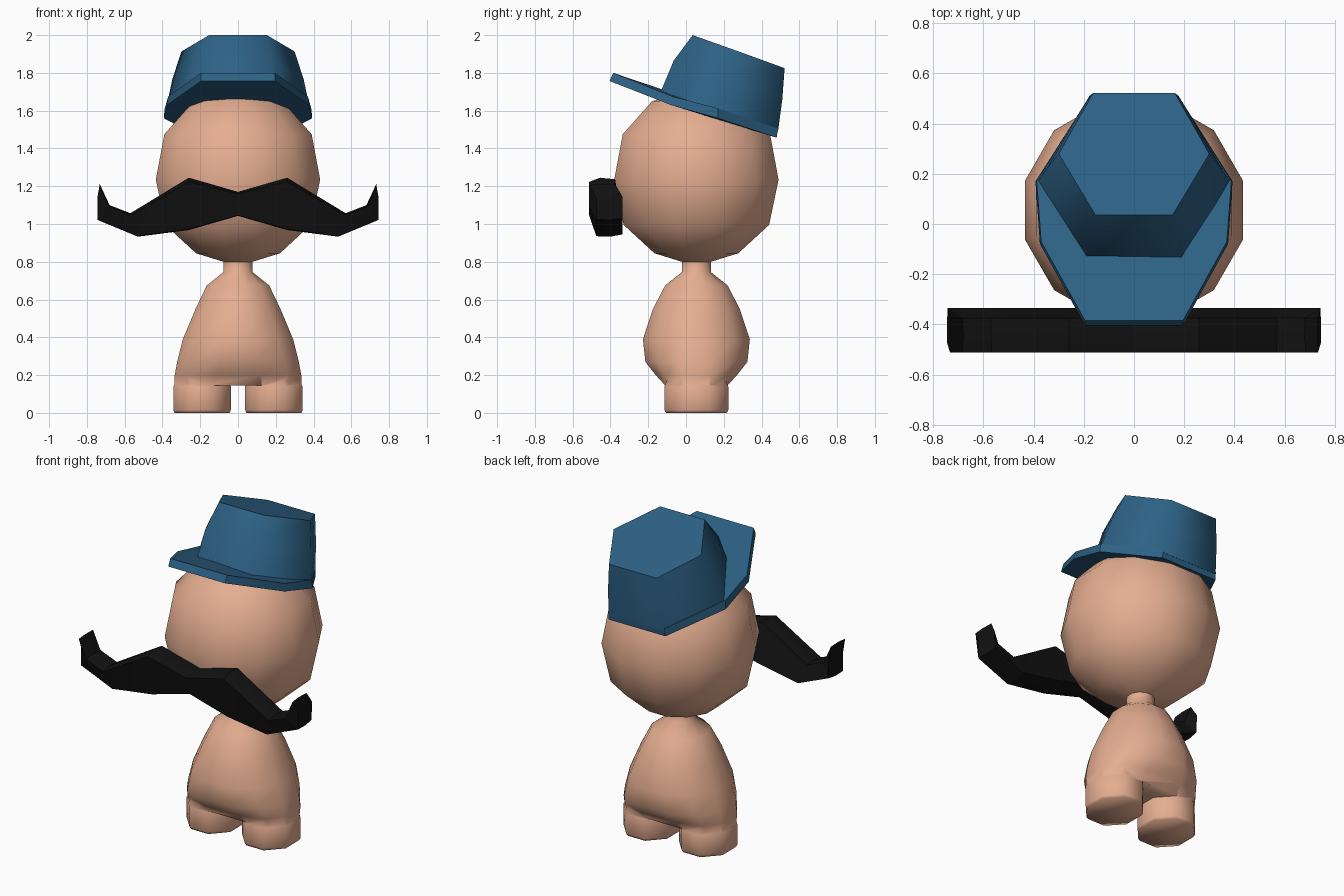
import bpy, bmesh
from math import cos, sin, pi, radians, copysign

if "Cube" in bpy.data.objects:
    bpy.data.objects.remove(bpy.data.objects["Cube"])

CY = 0.055  # body axis in y


def material(name, rgb):
    m = bpy.data.materials.new(name)
    m.diffuse_color = (*rgb, 1)
    m.use_nodes = True
    m.node_tree.nodes["Principled BSDF"].inputs["Base Color"].default_value = m.diffuse_color
    return m


skin = material("skin", (0.78, 0.42, 0.28))
blue = material("blue", (0.026, 0.12, 0.235))
black = material("black", (0.006, 0.006, 0.006))


def loft(name, rings, mat):
    """Closed skin through rings that have equal point counts."""
    bm = bmesh.new()
    vs = [[bm.verts.new(p) for p in r] for r in rings]
    n = len(vs[0])
    for a, b in zip(vs, vs[1:]):
        for i in range(n):
            j = (i + 1) % n
            bm.faces.new((a[i], a[j], b[j], b[i]))
    bm.faces.new(vs[0])
    bm.faces.new(vs[-1])
    bmesh.ops.recalc_face_normals(bm, faces=bm.faces)
    me = bpy.data.meshes.new(name)
    bm.to_mesh(me)
    bm.free()
    me.materials.append(mat)
    ob = bpy.data.objects.new(name, me)
    bpy.context.collection.objects.link(ob)
    return ob


def shade(ob, deg):
    bpy.ops.object.select_all(action='DESELECT')
    ob.select_set(True)
    bpy.context.view_layer.objects.active = ob
    bpy.ops.object.shade_smooth_by_angle(angle=radians(deg))


def ring(cx, rx, ry, z, n, e=2.0):
    """Superellipse ring whose flats face the axes."""
    k = cos(pi / n)
    pts = []
    for i in range(n):
        a = 2 * pi * (i + 0.5) / n
        c, s = cos(a), sin(a)
        pts.append((cx + rx * copysign((abs(c) / k) ** (2 / e), c),
                    CY + ry * copysign((abs(s) / k) ** (2 / e), s), z))
    return pts


# torso, neck and head as one turned shape: z, half width, half depth, squareness
profile = [(0.145, 0.335, 0.165, 3), (0.20, 0.335, 0.215, 2.6), (0.27, 0.322, 0.27, 2.2),
           (0.39, 0.292, 0.283, 2), (0.55, 0.225, 0.23, 2), (0.675, 0.165, 0.165, 2),
           (0.745, 0.077, 0.077, 2), (0.80, 0.077, 0.077, 2), (0.845, 0.222, 0.222, 2),
           (0.995, 0.385, 0.385, 2), (1.235, 0.435, 0.435, 2), (1.475, 0.39, 0.39, 2),
           (1.65, 0.235, 0.235, 2), (1.69, 0.10, 0.10, 2)]
body = loft("body_and_head", [ring(0, x, y, z, 12, e) for z, x, y, e in profile], skin)

# legs, merged into the torso
for side, label in ((-1, "right"), (1, "left")):
    c = side * 0.19
    leg = loft(label + "_leg", [ring(c, 0.145, 0.16, 0, 8), ring(c, 0.152, 0.169, 0.015, 8),
                                ring(c, 0.152, 0.169, 0.14, 8),
                                ring(side * 0.17, 0.11, 0.13, 0.25, 8)], skin)
    mod = body.modifiers.new("join_" + label, 'BOOLEAN')
    mod.operation = 'UNION'
    mod.solver = 'EXACT'
    mod.object = leg
    bpy.context.view_layer.objects.active = body
    bpy.ops.object.modifier_apply(modifier=mod.name)
    bpy.data.objects.remove(leg)
shade(body, 70)


def mirrored(half):
    """Close a half outline (x > 0, front to back) into a full loop."""
    return half + [(-x, y, z) for x, y, z in reversed(half)]


# cap crown: tilted, tapering hexagon
crown = loft("cap_crown", [mirrored(r) for r in (
    [(0.19, -0.14, 1.685), (0.383, 0.17, 1.60), (0.19, 0.487, 1.49)],
    [(0.178, -0.065, 1.865), (0.348, 0.22, 1.765), (0.178, 0.51, 1.66)],
    [(0.153, 0.035, 2.0), (0.30, 0.28, 1.913), (0.163, 0.522, 1.825)])], blue)
shade(crown, 62)

# cap brim and band
brim = loft("cap_brim", [mirrored(r) for r in (
    [(0.195, -0.405, 1.757), (0.375, -0.08, 1.63), (0.393, 0.17, 1.56), (0.195, 0.48, 1.457)],
    [(0.195, -0.385, 1.80), (0.37, -0.07, 1.675), (0.388, 0.17, 1.612), (0.192, 0.487, 1.505)])], blue)
shade(brim, 25)

# moustache: six-sided section swept along stations (top x, top z, bottom x, bottom z)
section = [(-0.513, 0.92), (-0.455, 1), (-0.375, 0.97), (-0.335, 0.1), (-0.40, 0), (-0.475, 0.02)]
half = [(0.26, 1.245, 0.26, 0.968), (0.57, 1.057, 0.53, 0.933),
        (0.68, 1.10, 0.745, 1.022), (0.732, 1.212, 0.745, 1.135)]
stations = [(-a, b, -c, d) for a, b, c, d in reversed(half)] + [(0, 1.17, 0, 1.043)] + half
moustache = loft("moustache", [[(bx + (tx - bx) * t, y, bz + (tz - bz) * t) for y, t in section]
                               for tx, tz, bx, bz in stations], black)
shade(moustache, 20)
